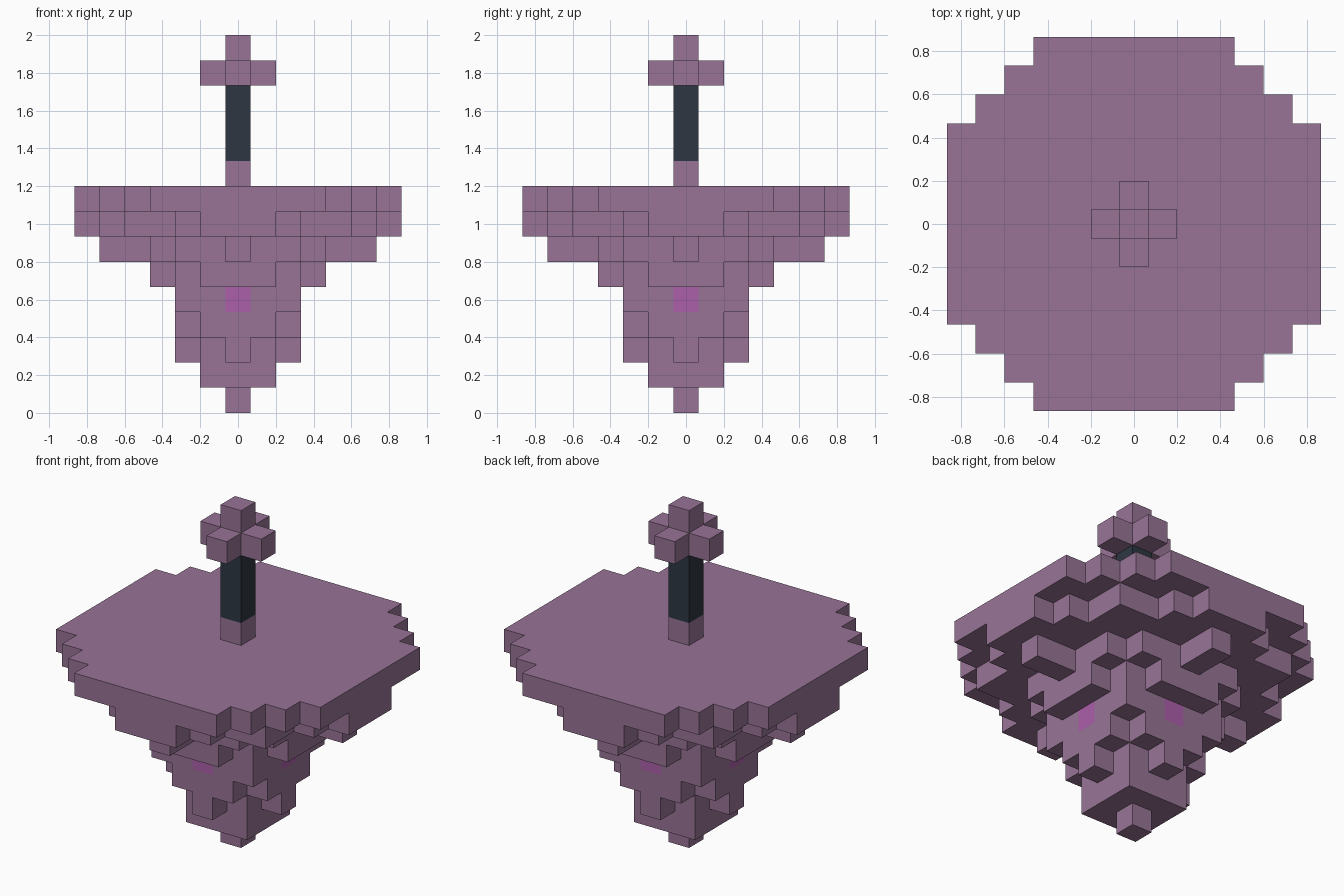
import bpy
import bmesh
from mathutils import Vector

U = 2 / 15  # one block of the grid

cube = bpy.data.objects.get("Cube")
if cube:
    bpy.data.objects.remove(cube, do_unlink=True)


def make_material(name, color):
    mat = bpy.data.materials.new(name)
    mat.use_nodes = True
    mat.diffuse_color = (*color, 1)
    mat.node_tree.nodes["Principled BSDF"].inputs["Base Color"].default_value = (*color, 1)
    return mat


purple = make_material("dusty_purple", (0.314, 0.175, 0.305))
slate = make_material("dark_slate", (0.026, 0.037, 0.054))
pink = make_material("bright_pink", (0.413, 0.117, 0.402))


def outline(reach):
    """Stepped outline; reach[j] is how many blocks row j extends either side."""
    n = len(reach) - 1
    right = []
    for j in range(-n, n + 1):
        x = reach[abs(j)] + 0.5
        if right and right[-1].x == x:
            right[-1].y = j + 0.5
        else:
            right += [Vector((x, j - 0.5)), Vector((x, j + 0.5))]
    return right + [Vector((-p.x, p.y)) for p in reversed(right)]


def tier(name, level, reach, mat=purple, height=1, gems=False):
    bm = bmesh.new()
    verts = [bm.verts.new((p.x * U, p.y * U, level * U)) for p in outline(reach)]
    base = bm.faces.new(verts)
    top = bmesh.ops.extrude_face_region(bm, geom=[base], use_keep_orig=True)
    moved = [g for g in top["geom"] if isinstance(g, bmesh.types.BMVert)]
    bmesh.ops.translate(bm, verts=moved, vec=(0, 0, height * U))
    bmesh.ops.recalc_face_normals(bm, faces=bm.faces)
    if gems:
        # cut a one-block square in the middle of each side and colour it
        for axis in (Vector((1, 0, 0)), Vector((0, 1, 0))):
            for side in (-0.5, 0.5):
                bmesh.ops.bisect_plane(bm, geom=bm.verts[:] + bm.edges[:] + bm.faces[:],
                                       plane_co=axis * side * U, plane_no=axis)
        for f in bm.faces:
            c = f.calc_center_median()
            if abs(f.normal.z) < 0.5 and min(abs(c.x), abs(c.y)) < U / 4:
                f.material_index = 1
    mesh = bpy.data.meshes.new(name)
    bm.to_mesh(mesh)
    bm.free()
    mesh.materials.append(mat)
    if gems:
        mesh.materials.append(pink)
    obj = bpy.data.objects.new(name, mesh)
    bpy.context.collection.objects.link(obj)
    return obj


# tapering underside, from the tip upwards
tier("bottom_tip", 0, [0])
tier("lower_block", 1, [1, 1])
tier("lower_knobs", 2, [2, 1, 0])
tier("lower_collar", 3, [2, 2, 1])
tier("gem_band", 4, [2, 2, 2], gems=True)
tier("upper_collar", 5, [3, 3, 2, 1])
tier("support_arms", 6, [5, 3, 3, 2, 0, 0])
tier("platform_underside", 7, [6, 6, 5, 4, 4, 2, 1])

# flat round platform
tier("platform_top", 8, [6, 6, 6, 6, 5, 4, 3])

# handle on top
tier("handle_base", 9, [0])
tier("handle_shaft", 10, [0], slate, height=3)
tier("knob_cross", 13, [1, 0])
tier("knob_tip", 14, [0])
